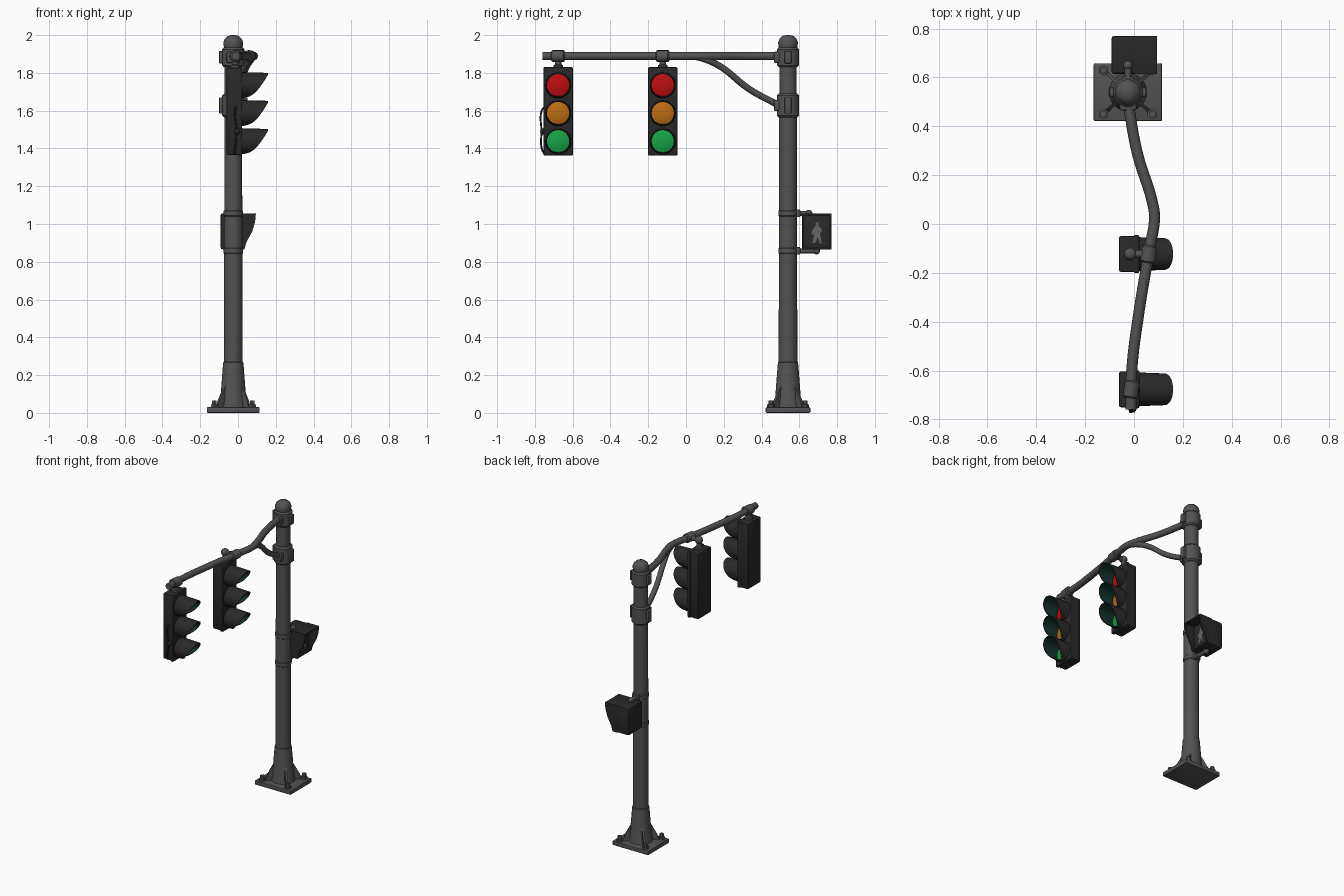
import bpy, bmesh, math
from mathutils import Matrix, Vector

cube = bpy.data.objects.get("Cube")
if cube:
    bpy.data.objects.remove(cube, do_unlink=True)


def material(name, rgb):
    m = bpy.data.materials.new(name)
    m.use_nodes = True
    m.diffuse_color = (*rgb, 1)
    m.node_tree.nodes["Principled BSDF"].inputs["Base Color"].default_value = (*rgb, 1)
    return m


STEEL = material("grey steel", (0.085, 0.085, 0.085))
BLACK = material("black housing", (0.022, 0.022, 0.023))
TEAL = material("dark teal visor lining", (0.008, 0.036, 0.03))
RED = material("red lens", (0.5, 0.004, 0.006))
AMBER = material("amber lens", (0.5, 0.15, 0.006))
GREEN = material("green lens", (0.008, 0.36, 0.06))
SYMBOL = material("pale grey symbol", (0.13, 0.13, 0.13))


def finish(name, bm, *mats, angle=35):
    bmesh.ops.recalc_face_normals(bm, faces=bm.faces)
    mesh = bpy.data.meshes.new(name)
    bm.to_mesh(mesh)
    bm.free()
    return place(name, mesh, mats, angle)


def place(name, mesh, mats, angle=35):
    for m in mats:
        mesh.materials.append(m)
    ob = bpy.data.objects.new(name, mesh)
    bpy.context.collection.objects.link(ob)
    bpy.ops.object.select_all(action='DESELECT')
    ob.select_set(True)
    bpy.context.view_layer.objects.active = ob
    bpy.ops.object.shade_smooth_by_angle(angle=math.radians(angle))
    return ob


def box(name, lo, hi, mat, bevel=0.0):
    lo, hi = Vector(lo), Vector(hi)
    bm = bmesh.new()
    bmesh.ops.create_cube(bm, size=1, matrix=Matrix.Translation((lo + hi) / 2)
                          @ Matrix.Diagonal((*(hi - lo), 1)))
    if bevel:
        bmesh.ops.bevel(bm, geom=bm.edges[:], offset=bevel, segments=2,
                        affect='EDGES', profile=0.5)
    return finish(name, bm, mat)


def lathe(name, profile, origin, mat, sides=24, axis=(0, 0, 1)):
    """Revolve (radius, height) pairs about an axis through origin."""
    turn = Vector((0, 0, 1)).rotation_difference(Vector(axis)).to_matrix().to_4x4()
    frame = Matrix.Translation(origin) @ turn
    bm = bmesh.new()
    rings = []
    for r, h in profile:
        rings.append([bm.verts.new(frame @ Vector((r * math.cos(a), r * math.sin(a), h)))
                      for a in (math.tau * (i + .5) / sides for i in range(sides))])
    for a, b in zip(rings, rings[1:]):
        for i in range(sides):
            j = (i + 1) % sides
            bm.faces.new((a[i], a[j], b[j], b[i]))
    bm.faces.new(rings[0])
    bm.faces.new(rings[-1])
    return finish(name, bm, mat)


def ball(name, r, origin, mat):
    bm = bmesh.new()
    bmesh.ops.create_uvsphere(bm, u_segments=16, v_segments=10, radius=r,
                              matrix=Matrix.Translation(origin))
    return finish(name, bm, mat, angle=60)


def tube(name, points, radius, mat):
    cu = bpy.data.curves.new(name, 'CURVE')
    cu.dimensions = '3D'
    cu.bevel_depth, cu.bevel_resolution, cu.use_fill_caps = radius, 3, True
    sp = cu.splines.new('BEZIER')
    sp.resolution_u = 6
    sp.bezier_points.add(len(points) - 1)
    for p, co in zip(sp.bezier_points, points):
        p.co = co
        p.handle_left_type = p.handle_right_type = 'AUTO'
    tmp = bpy.data.objects.new(name + " path", cu)
    mesh = bpy.data.meshes.new_from_object(tmp)
    bpy.data.objects.remove(tmp)
    mesh.materials.clear()
    return place(name, mesh, [mat], 50)


def plate(name, outline, thickness, mat):
    """Extrude a planar outline evenly to both sides along its normal."""
    bm = bmesh.new()
    f = bm.faces.new([bm.verts.new(p) for p in outline])
    f.normal_update()
    n = f.normal * thickness
    bmesh.ops.translate(bm, verts=bm.verts[:], vec=-n / 2)
    ext = bmesh.ops.extrude_face_region(bm, geom=[f], use_keep_orig=True)
    bmesh.ops.translate(bm, vec=n, verts=[v for v in ext["geom"]
                                          if isinstance(v, bmesh.types.BMVert)])
    return finish(name, bm, mat)


# Pole, base and cap
PX, PY = -0.025, 0.54
POLE = Vector((PX, PY, 0))
box("base_plate", (PX - .14, PY - .118, 0), (PX + .14, PY + .118, .03), STEEL, .005)
lathe("pole", [(.05, .03), (.05, .3), (.046, 1.93)], POLE, STEEL)
lathe("base_flare", [(.078, .03), (.07, .07), (.056, .25), (.054, .268), (.046, .27)],
      POLE, STEEL, 16)
lathe("pole_cap", [(.044, 1.92), (.05, 1.935), (.053, 1.96), (.046, 1.98),
                   (.03, 1.995), (.012, 2.0)], POLE, STEEL)
for sx in (-1, 1):
    for sy in (-1, 1):
        d = Vector((sx * .1, sy * .09, 0))
        foot = POLE + d
        lathe("base_bolt", [(.022, .03), (.022, .045), (.014, .046), (.014, .066)],
              foot, STEEL, 6)
        plate("base_gusset", [POLE + d * .4 + Vector((0, 0, .03)),
                              POLE + d * .85 + Vector((0, 0, .03)),
                              POLE + d * .8 + Vector((0, 0, .06)),
                              POLE + d * .4 + Vector((0, 0, .16))], .014, STEEL)

# Clamps that hold the arm and its brace
for name, z0, z1 in (("arm_clamp", 1.84, 1.925), ("brace_clamp", 1.575, 1.68)):
    lathe(name, [(.05, z0 - .01), (.06, z0), (.06, z1), (.05, z1 + .01)], POLE, STEEL, 16)
    zc = (z0 + z1) / 2
    box(name + "_front_block", (PX - .035, PY - .075, zc - .03),
        (PX + .035, PY - .03, zc + .03), STEEL, .008)
    for s in (-1, 1):
        box(name + "_flange", (PX + s * .065 - .01, PY - .018, z0 + .01),
            (PX + s * .065 + .01, PY + .018, z1 - .01), STEEL, .004)

# Bent arm and brace
AZ = 1.889
tube("arm", [(x, y, AZ) for x, y in ((PX, .51), (-.018, .46), (.015, .285), (.075, .09),
     (.084, .03), (.064, -.1), (.022, -.35), (-.01, -.61), (-.012, -.76))], .0225, STEEL)
tube("brace", [(-.022, .5, 1.625), (-.018, .46, 1.645), (.005, .335, 1.714),
               (.045, .18, 1.835), (.07, .1, 1.872), (.08, .04, AZ)], .018, STEEL)


def visor(name, origin, r=.069, wall=.006, sides=28):
    """Tube hood, long above and cut away below, lined in a second colour."""
    bm = bmesh.new()
    loops = [[], [], [], []]
    for i in range(sides):
        a = math.tau * i / sides
        reach = .015 + .125 * math.sqrt((1 + math.sin(a)) / 2)
        for loop, x, rad in zip(loops, (0, reach, reach, 0),
                                (r, r - .004, r - wall - .004, r - wall)):
            loop.append(bm.verts.new(Vector(origin) + Vector(
                (x, rad * math.cos(a), rad * math.sin(a)))))
    for k, (a, b) in enumerate(zip(loops, loops[1:] + loops[:1])):
        for i in range(sides):
            j = (i + 1) % sides
            f = bm.faces.new((a[i], a[j], b[j], b[i]))
            f.material_index = 1 if k == 2 else 0
    return finish(name, bm, BLACK, TEAL)


def signal_head(label, y, arm_x):
    box(label + "_housing", (-.062, y - .074, 1.365), (.012, y + .074, 1.828), BLACK, .01)
    box(label + "_door_rim", (-.002, y - .078, 1.362), (.022, y + .078, 1.831), BLACK, .007)
    for colour, mat, z in (("red", RED, 1.735), ("amber", AMBER, 1.587),
                           ("green", GREEN, 1.438)):
        lathe(f"{label}_{colour}_lens", [(.063, 0), (.061, .006), (.045, .012),
              (.022, .016), (.004, .017)], (.018, y, z), mat, 28, (1, 0, 0))
        visor(f"{label}_{colour}_visor", (.02, y, z))
    # Hanger from the arm
    lathe(label + "_arm_sleeve", [(.024, -.036), (.031, -.03), (.031, .03), (.024, .036)],
          (arm_x, y, AZ), STEEL, 16, (.15, 1, 0))
    lathe(label + "_hanger", [(.026, 1.822), (.026, 1.84), (.017, 1.845), (.017, AZ)],
          (-.015, y, 0), STEEL, 16)
    ball(label + "_hanger_elbow", .026, (-.015, y, AZ), STEEL)
    if arm_x > .02:
        tube(label + "_hanger_link", [(-.015, y, AZ), (arm_x, y, AZ)], .016, STEEL)


signal_head("outer_signal", -.677, -.011)
signal_head("inner_signal", -.123, .06)

# Cable and knob on the end of the outer signal
tube("end_cable", [(-.012, -.75, 1.62), (-.016, -.764, 1.6), (-.008, -.765, 1.49),
                   (-.016, -.764, 1.4), (-.02, -.75, 1.37)], .005, BLACK)
ball("end_knob", .016, (-.006, -.757, 1.49), BLACK)

# Pedestrian signal beside the pole
Y0, Y1, Z0, Z1 = .615, .77, .866, 1.056
box("crossing_housing", (-.092, Y0, Z0), (.022, Y1, Z1), BLACK, .01)
box("crossing_hood_top", (.0, Y0, Z1 - .01), (.095, Y1, Z1), BLACK, .003)
box("crossing_hood_sill", (.0, Y0, Z0), (.034, Y1, Z0 + .012), BLACK, .003)
for y in (Y0 + .005, Y1 - .005):
    plate("crossing_hood_side", [(0, y, Z0), (.034, y, Z0), (.045, y, .905),
          (.075, y, .96), (.09, y, 1.01), (.095, y, Z1), (0, y, Z1)], .01, BLACK)
figure = ((-.025, -.055), (-.006, -.05), (.004, -.02), (.014, -.055), (.026, -.055),
          (.016, .0), (.03, .012), (.018, .03), (.008, .036), (.01, .055),
          (-.006, .055), (-.008, .036), (-.022, .02), (-.03, -.008), (-.014, -.006))
plate("walking_figure", [(.023, .693 + a, .952 + b) for a, b in figure], .006, SYMBOL)

# Brackets between the pole and the pedestrian signal
for name, z, reach in (("upper_bracket", 1.056, .65), ("lower_bracket", .858, .69)):
    tube(name, [(PX, PY + .03, z), (PX, reach, z)], .014, STEEL)
    ball(name + "_knuckle", .019, (PX, reach, z), STEEL)
    lathe(name + "_band", [(.048, z - .016), (.052, z - .012), (.052, z + .012),
                           (.048, z + .016)], POLE, STEEL)
    box(name + "_pad", (PX - .025, PY + .03, z - .02), (PX + .025, PY + .065, z + .02),
        STEEL, .005)
